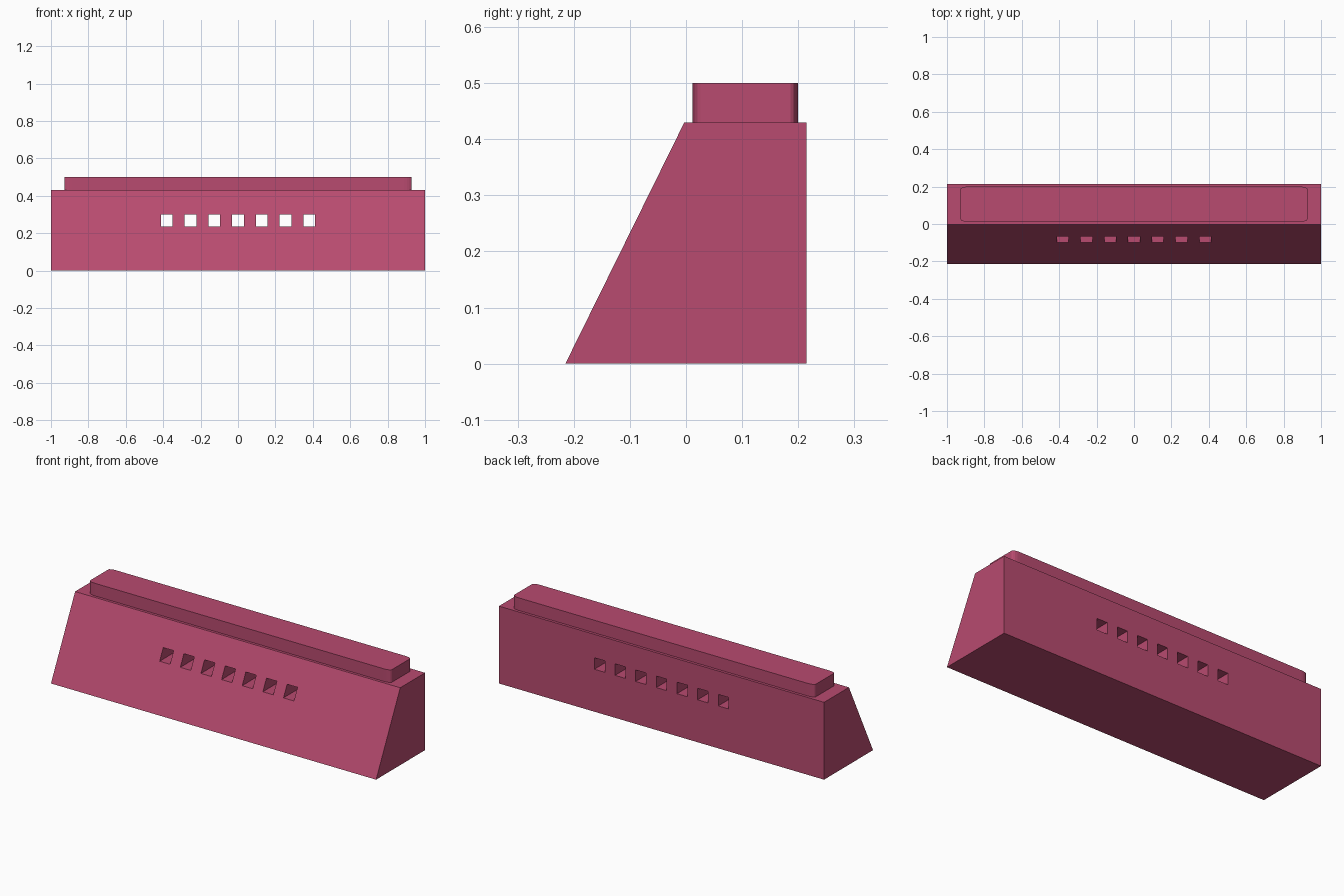
import bpy, bmesh, math
from mathutils import Matrix, Vector

if "Cube" in bpy.data.objects:
    bpy.data.objects.remove(bpy.data.objects["Cube"])

mat = bpy.data.materials.new("rose")
mat.diffuse_color = (0.48, 0.07, 0.16, 1)
mat.use_nodes = True
mat.node_tree.nodes["Principled BSDF"].inputs["Base Color"].default_value = mat.diffuse_color


def make_object(name, bm, material=None):
    bmesh.ops.recalc_face_normals(bm, faces=bm.faces)
    mesh = bpy.data.meshes.new(name)
    bm.to_mesh(mesh)
    bm.free()
    ob = bpy.data.objects.new(name, mesh)
    bpy.context.collection.objects.link(ob)
    if material:
        mesh.materials.append(material)
    return ob


def prism(name, points, direction):
    bm = bmesh.new()
    face = bm.faces.new([bm.verts.new(p) for p in points])
    ext = bmesh.ops.extrude_face_region(bm, geom=[face])
    verts = [g for g in ext["geom"] if isinstance(g, bmesh.types.BMVert)]
    bmesh.ops.translate(bm, verts=verts, vec=direction)
    return make_object(name, bm, mat)


# Body: sloped front, vertical back
profile = [(-0.215, 0), (0.215, 0), (0.215, 0.43), (-0.003, 0.43)]
body = prism("body", [(-1, y, z) for y, z in profile], (2, 0, 0))

# Row of seven square holes straight through the body
bm = bmesh.new()
for i in range(-3, 4):
    bmesh.ops.create_cube(bm, size=1, matrix=Matrix.Translation((i * 0.127, 0, 0.268))
                          @ Matrix.Diagonal((0.064, 1, 0.064, 1)))
cutter = make_object("hole_cutter", bm)
cutter.hide_render = True
cutter.hide_viewport = True
cut = body.modifiers.new("holes", 'BOOLEAN')
cut.object = cutter
cut.operation = 'DIFFERENCE'
cut.solver = 'EXACT'

# Top plate with softly rounded corners
half_x, half_y, rx, ry, steps = 0.928, 0.094, 0.04, 0.014, 4
outline = []
for quarter, (sx, sy) in enumerate([(1, 1), (-1, 1), (-1, -1), (1, -1)]):
    for s in range(steps + 1):
        a = (quarter + s / steps) * math.pi / 2
        outline.append((sx * (half_x - rx) + rx * math.cos(a),
                        0.106 + sy * (half_y - ry) + ry * math.sin(a), 0.43))
prism("top_plate", outline, (0, 0, 0.07))
